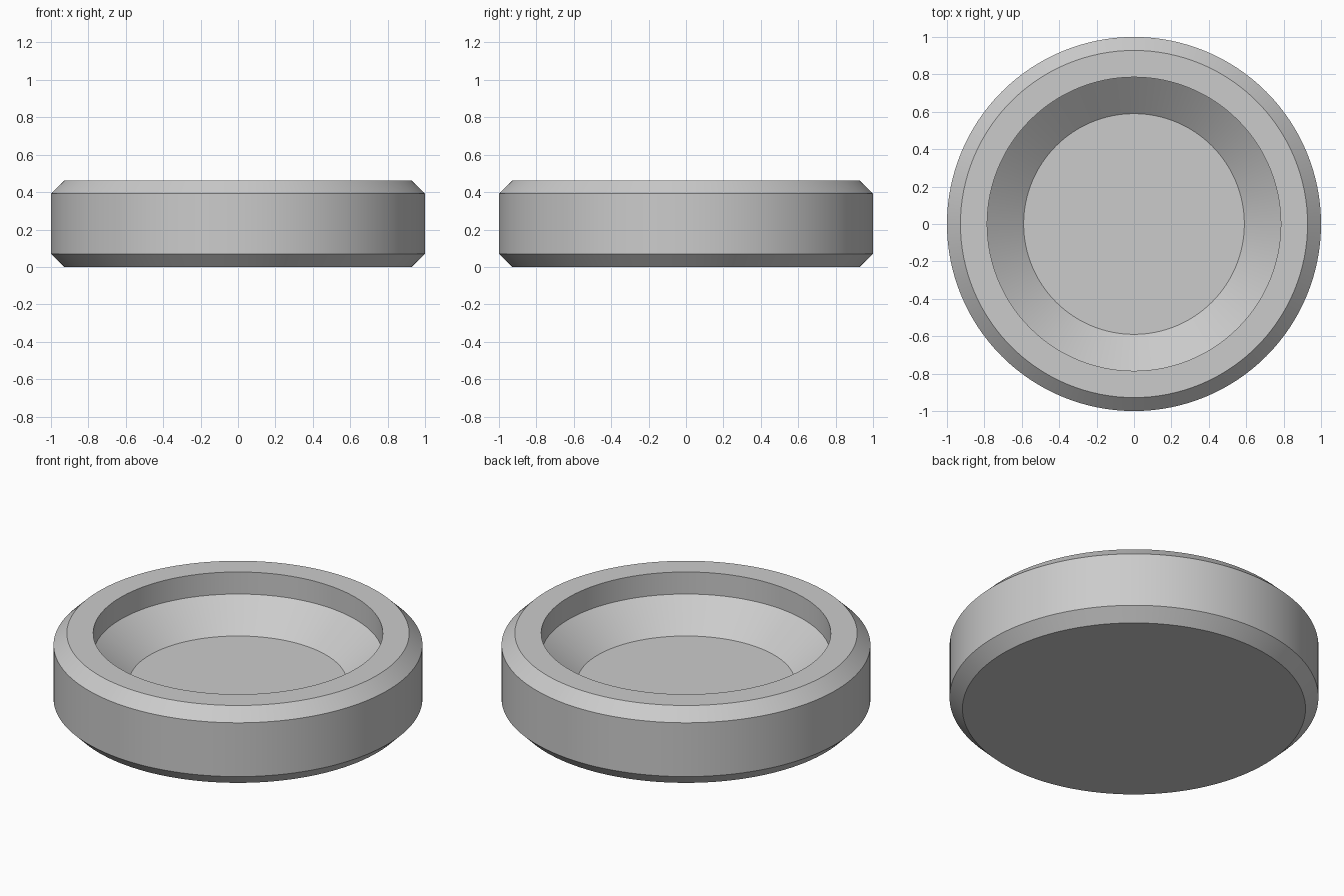
import bpy
import bmesh
import math

cube = bpy.data.objects.get("Cube")
if cube:
    bpy.data.objects.remove(cube, do_unlink=True)

SEGMENTS = 128

# Plain grey for the whole part
grey = bpy.data.materials.new("light grey")
grey.use_nodes = True
colour = (0.6, 0.6, 0.6, 1)
grey.diffuse_color = colour
grey.node_tree.nodes["Principled BSDF"].inputs["Base Color"].default_value = colour

# Half section (radius, height) from the underside centre to the floor of the recess
profile = [
    (0, 0), (0.93, 0),            # underside
    (1, 0.07), (1, 0.392),        # lower chamfer and outer wall
    (0.928, 0.462),               # upper chamfer
    (0.785, 0.462),               # flat rim
    (0.785, 0.33),                # straight inner wall
    (0.59, 0.17), (0, 0.17),      # conical seat and floor
]


def lathe(name, points, material):
    """Revolve a half section around z into a closed, smooth-shaded solid."""
    bm = bmesh.new()
    verts = [bm.verts.new((r, 0, z)) for r, z in points]
    edges = [bm.edges.new(pair) for pair in zip(verts, verts[1:])]
    bmesh.ops.spin(bm, geom=verts + edges, cent=(0, 0, 0), axis=(0, 0, 1),
                   angle=math.tau, steps=SEGMENTS)
    bmesh.ops.remove_doubles(bm, verts=bm.verts, dist=0.0001)
    bmesh.ops.recalc_face_normals(bm, faces=bm.faces)
    mesh = bpy.data.meshes.new(name)
    bm.to_mesh(mesh)
    bm.free()
    mesh.materials.append(material)
    obj = bpy.data.objects.new(name, mesh)
    bpy.context.collection.objects.link(obj)
    bpy.ops.object.select_all(action="DESELECT")
    obj.select_set(True)
    bpy.context.view_layer.objects.active = obj
    bpy.ops.object.shade_smooth_by_angle(angle=math.radians(25))
    return obj


# Round chamfered dish with a conical recess
lathe("recessed_disc", profile, grey)
